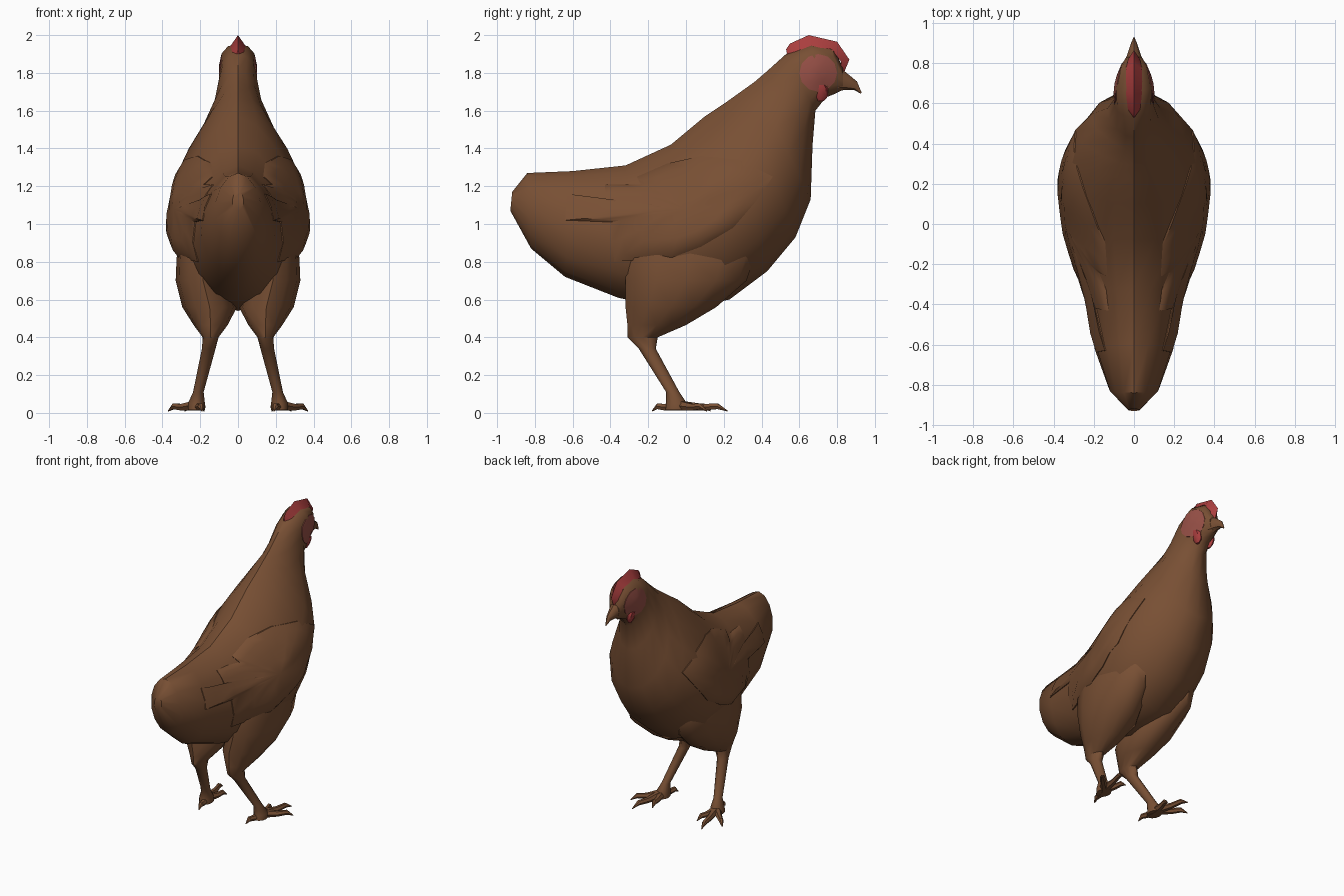
import bpy, bmesh, math
from mathutils import Vector
from mathutils.bvhtree import BVHTree

if "Cube" in bpy.data.objects:
    bpy.data.objects.remove(bpy.data.objects["Cube"])


def material(name, rgb):
    m = bpy.data.materials.new(name)
    m.diffuse_color = (*rgb, 1)
    m.use_nodes = True
    m.node_tree.nodes["Principled BSDF"].inputs["Base Color"].default_value = m.diffuse_color
    return m


BROWN = material("brown feathers", (0.188, 0.079, 0.034))
RED = material("comb red", (0.40, 0.048, 0.048))
FACE = material("face pink", (0.31, 0.08, 0.062))


def make(name, verts, faces, mat, mirror=False, angle=40):
    me = bpy.data.meshes.new(name)
    me.from_pydata([tuple(v) for v in verts], [], faces)
    bm = bmesh.new()
    bm.from_mesh(me)
    bmesh.ops.recalc_face_normals(bm, faces=bm.faces)
    bm.to_mesh(me)
    bm.free()
    me.materials.append(mat)
    ob = bpy.data.objects.new(name, me)
    bpy.context.collection.objects.link(ob)
    if mirror:
        ob.modifiers.new("mirror", 'MIRROR').use_mirror_merge = False
    bpy.ops.object.select_all(action='DESELECT')
    ob.select_set(True)
    bpy.context.view_layer.objects.active = ob
    bpy.ops.object.shade_smooth_by_angle(angle=math.radians(angle))
    return ob


def loft(name, rings, mat, n=12, mirror=False):
    """Skin rings given as (centre, u half axis, v half axis, narrowing of the u end)."""
    verts, faces = [], []
    for c, u, v, k in rings:
        for i in range(n):
            a = 2 * math.pi * i / n
            width = math.sin(a) * (1 - k * max(0, math.cos(a)))
            verts.append(Vector(c) + Vector(u) * math.cos(a) + Vector(v) * width)
    for r in range(len(rings) - 1):
        for i in range(n):
            j = (i + 1) % n
            faces.append((r * n + i, r * n + j, r * n + n + j, r * n + n + i))
    faces += [tuple(range(n)), tuple(range((len(rings) - 1) * n, len(rings) * n))]
    return make(name, verts, faces, mat, mirror)


def profile_rings(rows):
    """Rows of top (y, z), bottom (y, z), half width and narrowing at the top."""
    out = []
    for ty, tz, by, bz, w, k in rows:
        out.append(((0, (ty + by) / 2, (tz + bz) / 2),
                    (0, (ty - by) / 2, (tz - bz) / 2), (w, 0, 0), k))
    return out


# Body, tail, neck and head in one skin
body = loft("body", profile_rings([
    (-0.92, 1.17, -0.93, 1.07, 0.03, 0),
    (-0.84, 1.27, -0.82, 0.87, 0.125, 0.1),
    (-0.60, 1.28, -0.64, 0.72, 0.20, 0.2),
    (-0.32, 1.31, -0.36, 0.61, 0.25, 0.25),
    (-0.08, 1.42, -0.05, 0.54, 0.345, 0.35),
    (0.10, 1.57, 0.23, 0.60, 0.38, 0.45),
    (0.22, 1.65, 0.43, 0.75, 0.355, 0.5),
    (0.29, 1.70, 0.58, 0.93, 0.30, 0.5),
    (0.36, 1.75, 0.66, 1.13, 0.22, 0.5),
    (0.43, 1.81, 0.67, 1.42, 0.135, 0.3),
    (0.53, 1.90, 0.685, 1.60, 0.098, -0.1),
    (0.66, 1.955, 0.74, 1.67, 0.09, -0.4),
    (0.78, 1.93, 0.79, 1.69, 0.065, -0.3),
    (0.83, 1.83, 0.83, 1.71, 0.04, 0)]), BROWN, n=14)

# Hooked beak
loft("beak", profile_rings([
    (0.80, 1.84, 0.80, 1.70, 0.05, 0),
    (0.85, 1.80, 0.84, 1.71, 0.033, 0),
    (0.905, 1.755, 0.89, 1.71, 0.016, 0),
    (0.93, 1.695, 0.925, 1.69, 0.003, 0)]), BROWN, n=8)

# Thighs and shanks
legs = [(0.19, 0.03, 0.92, 0.12, 0.33), (0.19, 0.02, 0.82, 0.135, 0.34),
        (0.185, 0.0, 0.70, 0.145, 0.32), (0.15, -0.08, 0.56, 0.145, 0.24),
        (0.145, -0.155, 0.465, 0.09, 0.155), (0.145, -0.23, 0.40, 0.042, 0.08),
        (0.155, -0.205, 0.34, 0.036, 0.045), (0.21, -0.07, 0.11, 0.028, 0.035),
        (0.22, -0.05, 0.05, 0.045, 0.055), (0.22, -0.05, 0.015, 0.045, 0.06)]
loft("legs", [((x, y, z), (rx, 0, 0), (0, ry, 0), 0) for x, y, z, rx, ry in legs],
     BROWN, n=12, mirror=True)

# Toes: arched taper ending in a claw on the ground
for name, tx, ty in (("inner_toe", 0.18, 0.13), ("middle_toe", 0.28, 0.22),
                     ("outer_toe", 0.37, 0.11), ("back_toe", 0.19, -0.18)):
    base = Vector((0.22, -0.04, 0))
    d = Vector((tx, ty, 0)) - base
    side = Vector((-d.y, d.x, 0)).normalized()
    rings = []
    for t, z, r in ((0, 0.04, 0.03), (0.5, 0.03, 0.02), (0.8, 0.035, 0.017), (1, 0.01, 0.003)):
        rings.append((base + d * t + Vector((0, 0, z)), side * r, (0, 0, r), 0))
    loft(name, rings, BROWN, n=6, mirror=True)

# Surface patches: an outline in side view laid over the body
tree = BVHTree.FromPolygons([v.co for v in body.data.vertices],
                            [p.vertices for p in body.data.polygons])


def patch(name, outline, centre, layers, mat, split=2):
    """Layers are (scale about centre, height above body)."""
    pts = []
    for a, b in zip(outline, outline[1:] + outline[:1]):
        pts += [Vector(a).lerp(Vector(b), k / split) for k in range(split)]
    c, n = Vector(centre), len(pts)
    verts, faces = [], []

    def drop(p, h):
        hit = tree.ray_cast(Vector((2, p.x, p.y)), Vector((-1, 0, 0)))[0]
        return Vector(((hit.x if hit else 0.03) + h, p.x, p.y))

    for s, h in layers:
        verts += [drop(c.lerp(p, s), h) for p in pts]
    verts.append(drop(c, layers[-1][1]))
    for r in range(len(layers) - 1):
        for i in range(n):
            j = (i + 1) % n
            faces.append((r * n + i, r * n + j, r * n + n + j, r * n + n + i))
    last = (len(layers) - 1) * n
    faces += [(last + i, last + (i + 1) % n, len(verts) - 1) for i in range(n)]
    return make(name, verts, faces, mat, mirror=True)


# Folded wings with stepped feather tips
wing = [(0.46, 1.25), (0.37, 1.12), (0.25, 0.98), (0.08, 0.88), (-0.08, 0.82),
        (-0.38, 0.80), (-0.40, 1.01), (-0.64, 1.02), (-0.63, 1.16),
        (-0.42, 1.11), (-0.43, 1.21), (-0.24, 1.21), (-0.26, 1.25), (-0.10, 1.32),
        (0.08, 1.36), (0.28, 1.34)]
patch("wings", wing, (0.0, 1.08),
      [(1, -0.015), (1, 0.006), (0.85, 0.018), (0.6, 0.022), (0.3, 0.022)], BROWN)

# Bare face discs
disc = [(0.70 + 0.10 * math.cos(a), 1.80 + 0.10 * math.sin(a))
        for a in (math.pi * k / 6 for k in range(12))]
patch("face_discs", disc, (0.70, 1.80), [(1, -0.005), (1, 0.004), (0.5, 0.005)], FACE, 1)


def plate(name, pairs, mat):
    """Ridge with paired outer and inner edges: (y, z, y, z, half width)."""
    verts, faces = [], []
    for oy, oz, iy, iz, w in pairs:
        verts += [(0, oy, oz), (w, iy, iz), (-w, iy, iz)]
    for r in range(len(pairs) - 1):
        for i in range(3):
            j = (i + 1) % 3
            faces.append((3 * r + i, 3 * r + j, 3 * r + 3 + j, 3 * r + 3 + i))
    e = 3 * (len(pairs) - 1)
    faces += [(0, 1, 2), (e, e + 1, e + 2)]
    return make(name, verts, faces, mat)


# Comb along the crown
plate("comb", [(0.53, 1.925, 0.535, 1.90, 0.006), (0.55, 1.955, 0.57, 1.91, 0.03),
               (0.65, 2.0, 0.66, 1.94, 0.042), (0.80, 1.965, 0.77, 1.925, 0.04),
               (0.865, 1.87, 0.82, 1.86, 0.03), (0.84, 1.81, 0.82, 1.80, 0.012)], RED)

# Wattles hanging under the face
loft("wattles", [((0.06, 0.715, 1.735), (0.028, 0, 0), (0, 0.025, 0), 0),
                 ((0.058, 0.715, 1.715), (0.026, 0, 0), (0, 0.038, 0), 0),
                 ((0.05, 0.715, 1.675), (0.02, 0, 0), (0, 0.036, 0), 0),
                 ((0.048, 0.715, 1.65), (0.008, 0, 0), (0, 0.014, 0), 0)],
     RED, n=8, mirror=True)
